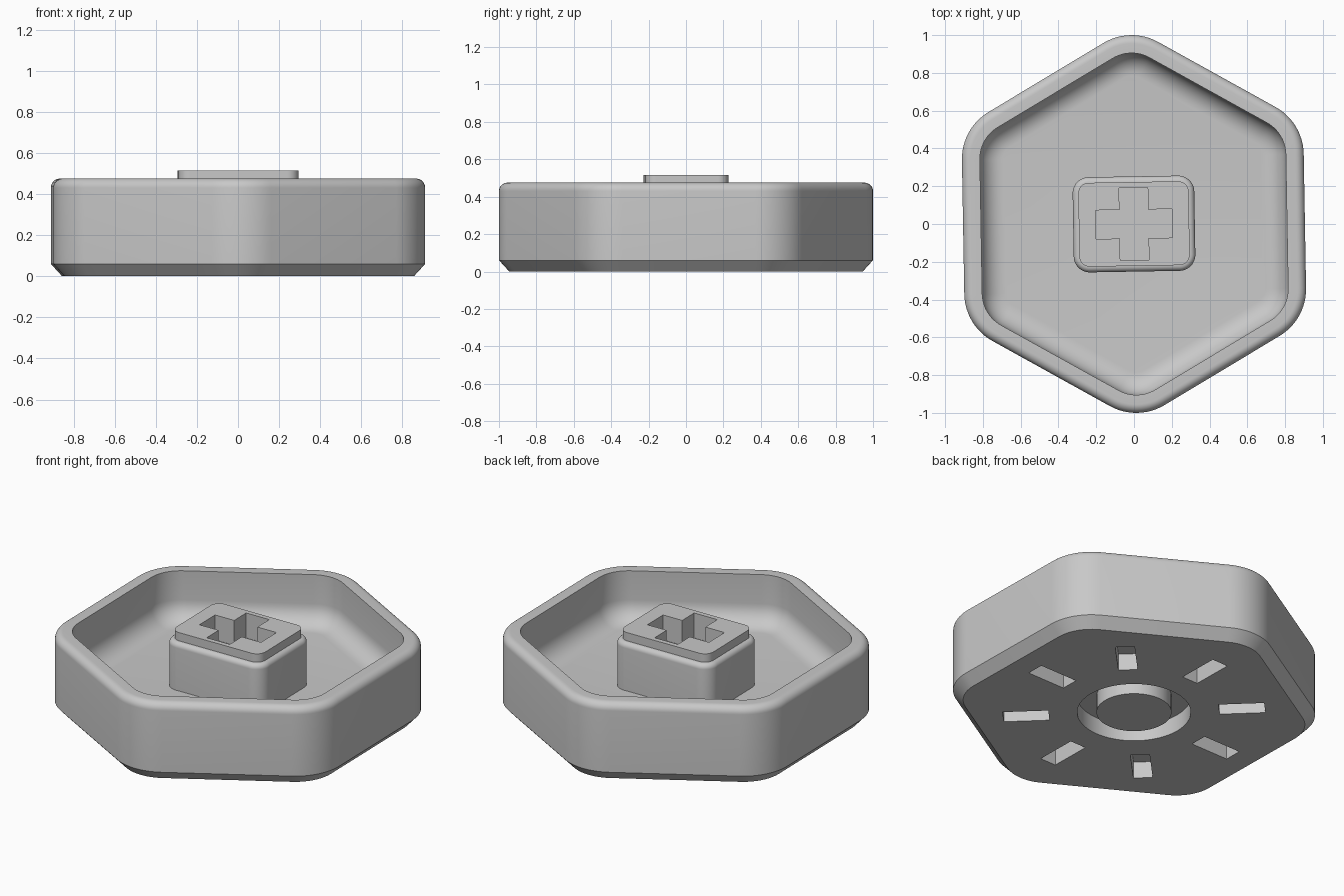
import bpy
import bmesh
from math import cos, sin, pi, radians
from mathutils import Matrix, Vector

cube = bpy.data.objects.get("Cube")
if cube:
    bpy.data.objects.remove(cube, do_unlink=True)

grey = bpy.data.materials.new("plain_grey")
grey.use_nodes = True
GREY = (0.58, 0.58, 0.58, 1)
grey.diffuse_color = GREY
grey.node_tree.nodes["Principled BSDF"].inputs["Base Color"].default_value = GREY


def make_object(name, bm):
    bmesh.ops.recalc_face_normals(bm, faces=bm.faces)
    mesh = bpy.data.meshes.new(name)
    bm.to_mesh(mesh)
    bm.free()
    mesh.materials.append(grey)
    obj = bpy.data.objects.new(name, mesh)
    bpy.context.collection.objects.link(obj)
    return obj


def outline(corners, radius, start, steps=12):
    """Closed outline with an arc of the given radius around each corner centre."""
    n = len(corners)
    points = []
    for k, (cx, cy) in enumerate(corners):
        for i in range(steps + 1):
            a = start + 2 * pi * (k + i / steps - 0.5) / n
            points.append((cx + radius * cos(a), cy + radius * sin(a)))
    return points


def loft(name, corners, start, profile, closed=False):
    """Skin through outlines given as (corner radius, height) pairs."""
    bm = bmesh.new()
    rings = [[bm.verts.new((x, y, z)) for x, y in outline(corners, r, start)]
             for r, z in profile]
    pairs = list(zip(rings, rings[1:]))
    if closed:
        pairs.append((rings[-1], rings[0]))
    else:
        bm.faces.new(rings[0])
        bm.faces.new(rings[-1])
    for low, high in pairs:
        for i in range(len(low)):
            j = (i + 1) % len(low)
            bm.faces.new((low[i], low[j], high[j], high[i]))
    bmesh.ops.remove_doubles(bm, verts=bm.verts, dist=0.00001)
    return make_object(name, bm)


def arc(radius, height, size, first, last, steps=8):
    """Quarter fillet in the profile plane."""
    angles = [radians(first + (last - first) * i / steps) for i in range(steps + 1)]
    return [(radius + size * cos(a), height + size * sin(a)) for a in angles]


def box_cutter(name, boxes):
    """Cutter of boxes given as (centre, size, turn about z)."""
    bm = bmesh.new()
    for centre, size, turn in boxes:
        matrix = (Matrix.Rotation(turn, 4, "Z") @ Matrix.Translation(Vector(centre))
                  @ Matrix.Diagonal((*size, 1)))
        bmesh.ops.create_cube(bm, size=1, matrix=matrix)
    return make_object(name, bm)


def cut(obj, cutter):
    mod = obj.modifiers.new("cut", "BOOLEAN")
    mod.operation = "DIFFERENCE"
    mod.solver = "EXACT"
    mod.object = cutter
    evaluated = obj.evaluated_get(bpy.context.evaluated_depsgraph_get())
    mesh = bpy.data.meshes.new_from_object(evaluated)
    obj.modifiers.clear()
    obj.data = mesh
    bpy.data.objects.remove(cutter, do_unlink=True)


# Hexagonal tray: chamfered foot, rounded rim, filleted floor
REACH, R = 0.71, 0.29
RIM, FLOOR = 0.475, 0.18
hexagon = [(REACH * cos(pi / 2 + k * pi / 3), REACH * sin(pi / 2 + k * pi / 3))
           for k in range(6)]
inner = R - 0.095
tray_profile = [(R - 0.055, 0), (R, 0.06)]
tray_profile += arc(R - 0.045, RIM - 0.045, 0.045, 0, 90)
tray_profile += [(inner, RIM)]
tray_profile += arc(inner - 0.12, FLOOR + 0.12, 0.12, 0, -90)
tray = loft("hexagonal_tray", hexagon, pi / 2, tray_profile)

# Ring groove and eight radial slots underneath
DEPTH = 0.1
groove = loft("groove_cutter", [(0, 0)] * 4, 0,
              [(0.31, -DEPTH), (0.31, DEPTH), (0.205, DEPTH), (0.205, -DEPTH)], True)
cut(tray, groove)
slots = [((0.59, 0, 0), (0.25, 0.105, 2 * DEPTH), k * pi / 4) for k in range(8)]
cut(tray, box_cutter("slot_cutter", slots))

# Central block with a rounded shoulder and a raised top
B = 0.085
rectangle = [(sx * (0.322 - B), sy * (0.252 - B))
             for sx, sy in ((1, 1), (-1, 1), (-1, -1), (1, -1))]
block_profile = [(B, FLOOR - 0.01)] + arc(B - 0.03, 0.435, 0.03, 0, 90)
block_profile += [(B - 0.03, 0.515)]
block = loft("socket_block", rectangle, pi / 4, block_profile)

# Cross-shaped socket
for length, turn in ((0.405, 0), (0.385, pi / 2)):
    cut(block, box_cutter("cross_cutter", [((0, 0, 0.515), (length, 0.152, 0.3), turn)]))

# Slight turn and smooth shading
for obj in (tray, block):
    obj.data.transform(Matrix.Rotation(radians(1), 4, "Z"))
    bpy.ops.object.select_all(action="DESELECT")
    obj.select_set(True)
    bpy.context.view_layer.objects.active = obj
    bpy.ops.object.shade_smooth_by_angle(angle=radians(30))
